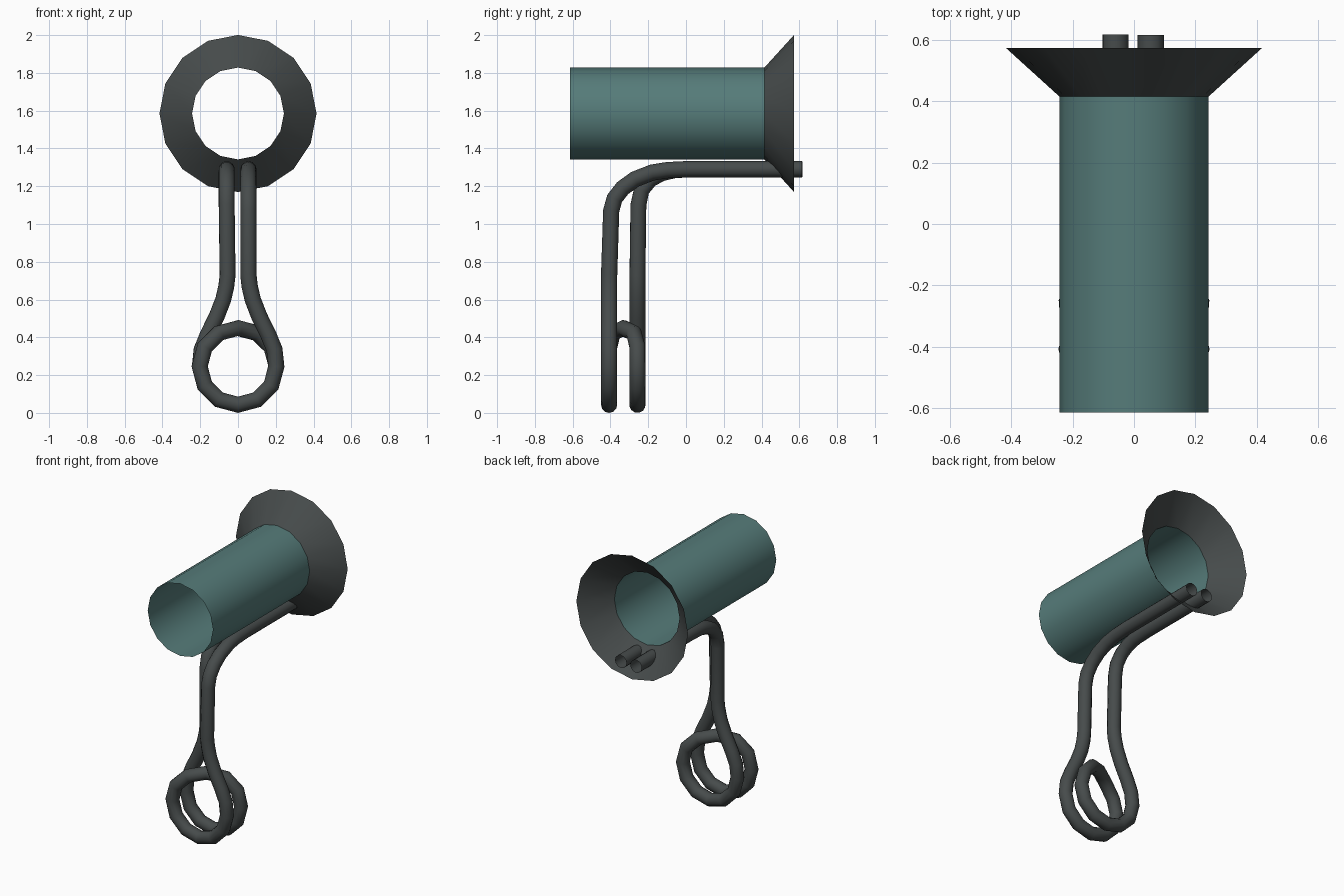
import bpy, bmesh, math

if "Cube" in bpy.data.objects:
    bpy.data.objects.remove(bpy.data.objects["Cube"])

def material(name, rgb):
    m = bpy.data.materials.new(name)
    m.diffuse_color = (*rgb, 1)
    m.use_nodes = True
    m.node_tree.nodes["Principled BSDF"].inputs["Base Color"].default_value = m.diffuse_color
    return m

teal = material("muted teal", (0.092, 0.2, 0.193))
grey = material("dark grey", (0.062, 0.071, 0.071))

def finish(ob):
    bpy.ops.object.select_all(action='DESELECT')
    ob.select_set(True)
    bpy.context.view_layer.objects.active = ob
    bpy.ops.object.shade_smooth_by_angle(angle=math.radians(35))

def open_sleeve(name, profile, mat, cz=1.585, sides=16):
    """Thin open surface turned round the y axis; profile = (y, radius)."""
    bm = bmesh.new()
    rings = []
    for y, r in profile:
        rings.append([bm.verts.new((r * math.sin(a), y, cz + r * math.cos(a)))
                      for a in (2 * math.pi * i / sides for i in range(sides))])
    for a, b in zip(rings, rings[1:]):
        for i in range(sides):
            j = (i + 1) % sides
            bm.faces.new((a[i], b[i], b[j], a[j]))
    me = bpy.data.meshes.new(name)
    bm.to_mesh(me)
    bm.free()
    me.materials.append(mat)
    ob = bpy.data.objects.new(name, me)
    bpy.context.collection.objects.link(ob)
    finish(ob)

# Barrel and its flared rim
open_sleeve("barrel", [(-0.613, 0.243), (0.415, 0.243)], teal)
open_sleeve("flared_rim", [(0.415, 0.243), (0.572, 0.416)], grey)

# Wire: right leg, two-turn coil, left leg in one continuous path
R, CZ = 0.203, 0.246
FRONT, BACK = -0.407, -0.257
right_bend = [(0.615, 1.29), (0.0, 1.29), (-0.1, 1.285), (-0.18, 1.272), (-0.27, 1.237),
              (-0.335, 1.19), (-0.378, 1.135), (-0.396, 1.07)]
left_bend = [(0.617, 1.29), (0.05, 1.29), (-0.06, 1.285), (-0.13, 1.268), (-0.19, 1.235),
             (-0.235, 1.18), (-0.252, 1.1)]
flare = [(0.055, 0.73), (0.062, 0.67), (0.078, 0.6), (0.113, 0.51), (0.16, 0.415), (0.193, 0.335)]

path = [(0.055, y, z) for y, z in right_bend]
path += [(x, FRONT, z) for x, z in flare]
# angle runs from the right side, under, round the top, and under again
for i in range(19):
    a = -i * math.pi / 6
    t = min(max((i - 7.2) / 3.6, 0), 1)
    t = t * t * (3 - 2 * t)
    path.append((R * math.cos(a), FRONT + (BACK - FRONT) * t, CZ + R * math.sin(a)))
path += [(-x, BACK, z) for x, z in reversed(flare)]
path += [(-0.06, y, z) for y, z in reversed(left_bend)]

cu = bpy.data.curves.new("wire_stand", 'CURVE')
cu.dimensions = '3D'
cu.bevel_depth = 0.043
cu.bevel_resolution = 4
cu.use_fill_caps = False
sp = cu.splines.new('POLY')
sp.points.add(len(path) - 1)
for p, co in zip(sp.points, path):
    p.co = (*co, 1)
tmp = bpy.data.objects.new("wire_path", cu)
bpy.context.collection.objects.link(tmp)
dg = bpy.context.evaluated_depsgraph_get()
me = bpy.data.meshes.new_from_object(tmp.evaluated_get(dg))
bpy.data.objects.remove(tmp)
me.materials.clear()
me.materials.append(grey)
wire = bpy.data.objects.new("wire_stand", me)
bpy.context.collection.objects.link(wire)
finish(wire)
